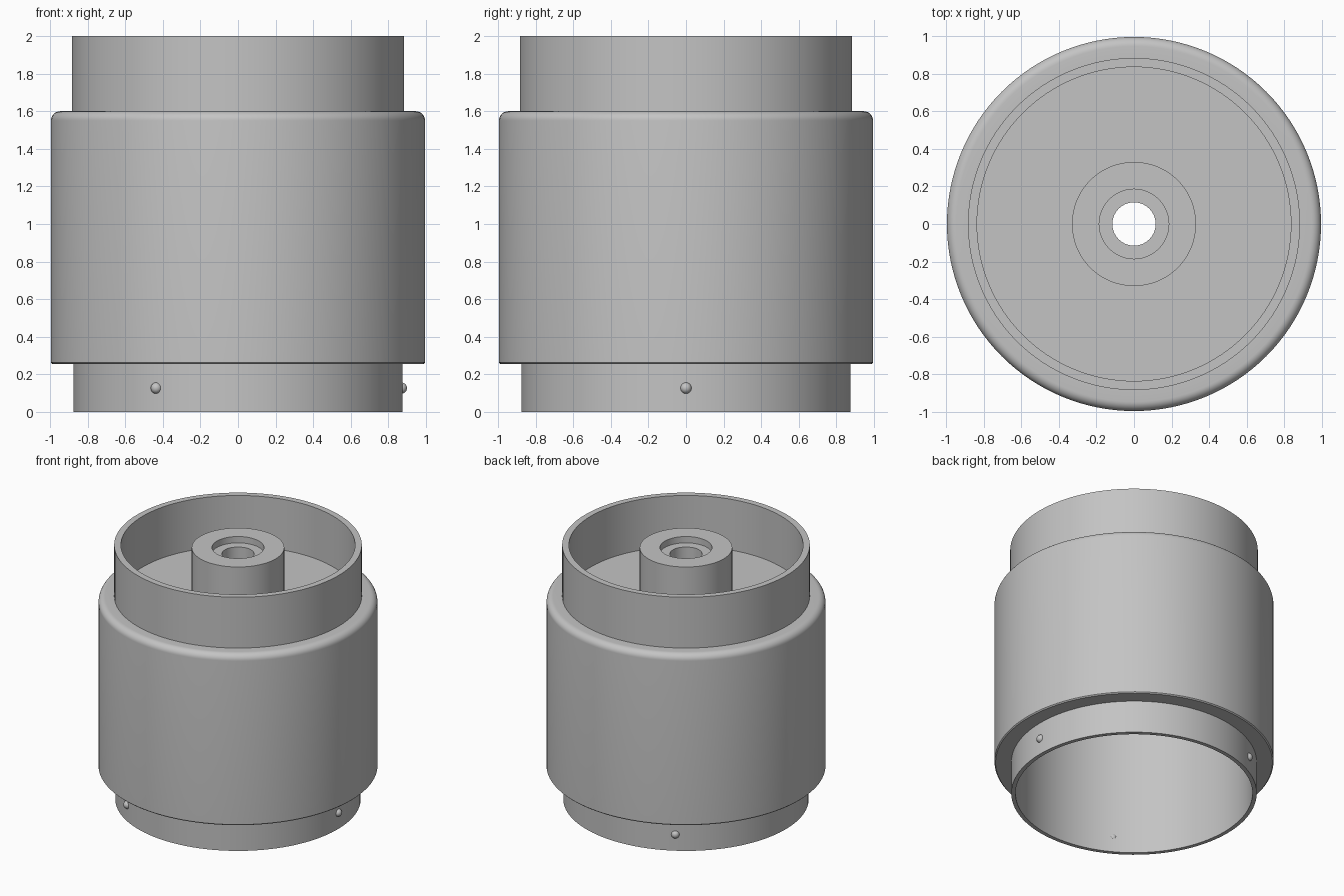
import bpy
import bmesh
import math

if "Cube" in bpy.data.objects:
    bpy.data.objects.remove(bpy.data.objects["Cube"], do_unlink=True)

# Single plain grey metal
GREY = (0.55, 0.55, 0.55, 1.0)
metal = bpy.data.materials.new("grey_metal")
metal.use_nodes = True
metal.diffuse_color = GREY
metal.node_tree.nodes["Principled BSDF"].inputs["Base Color"].default_value = GREY


def finish(name, bm):
    """Turn a bmesh into a smooth shaded object with crisp corners."""
    bmesh.ops.recalc_face_normals(bm, faces=bm.faces)
    mesh = bpy.data.meshes.new(name)
    bm.to_mesh(mesh)
    bm.free()
    mesh.materials.append(metal)
    obj = bpy.data.objects.new(name, mesh)
    bpy.context.collection.objects.link(obj)
    bpy.ops.object.select_all(action='DESELECT')
    obj.select_set(True)
    bpy.context.view_layer.objects.active = obj
    bpy.ops.object.shade_smooth_by_angle(angle=math.radians(30))
    return obj


def lathe(name, profile, segments=128):
    """Revolve a closed (radius, height) outline around z."""
    bm = bmesh.new()
    rings = []
    for i in range(segments):
        a = math.tau * i / segments
        rings.append([bm.verts.new((r * math.cos(a), r * math.sin(a), z))
                      for r, z in profile])
    n = len(profile)
    for i in range(segments):
        here, after = rings[i], rings[(i + 1) % segments]
        for j in range(n):
            k = (j + 1) % n
            bm.faces.new((here[j], after[j], after[k], here[k]))
    return finish(name, bm)


def fillet(r, z, size, steps=8):
    """Rounded upper outer corner ending at radius r and height z."""
    return [(r - size + size * math.cos(t), z - size + size * math.sin(t))
            for t in (math.pi / 2 * i / steps for i in range(steps + 1))]


BODY_R, SHOULDER, DECK_UNDER = 0.995, 1.6, 1.55
HUB_R, SKIRT_R = 0.33, 0.875

# Hollow housing: skirt, wide body, upper collar and deck
lathe("housing",
      [(0.845, 0), (SKIRT_R, 0), (SKIRT_R, 0.255),
       (BODY_R - 0.008, 0.255), (BODY_R, 0.263)]
      + fillet(BODY_R, SHOULDER, 0.05)
      + [(0.883, SHOULDER), (0.883, 2), (0.835, 2), (0.835, SHOULDER),
         (HUB_R, SHOULDER), (HUB_R, DECK_UNDER), (0.845, DECK_UNDER)])

# Central hub with a counterbored through hole
lathe("hub",
      [(HUB_R, DECK_UNDER), (HUB_R, 1.98), (0.185, 1.98),
       (0.185, 1.93), (0.115, 1.93), (0.115, DECK_UNDER)])

# Three round locking studs on the skirt
for i in range(3):
    angle = math.tau * i / 3
    bm = bmesh.new()
    bmesh.ops.create_uvsphere(bm, u_segments=24, v_segments=12, radius=0.03)
    stud = finish(f"locking_stud_{i + 1}", bm)
    stud.location = (0.869 * math.cos(angle), 0.869 * math.sin(angle), 0.127)
